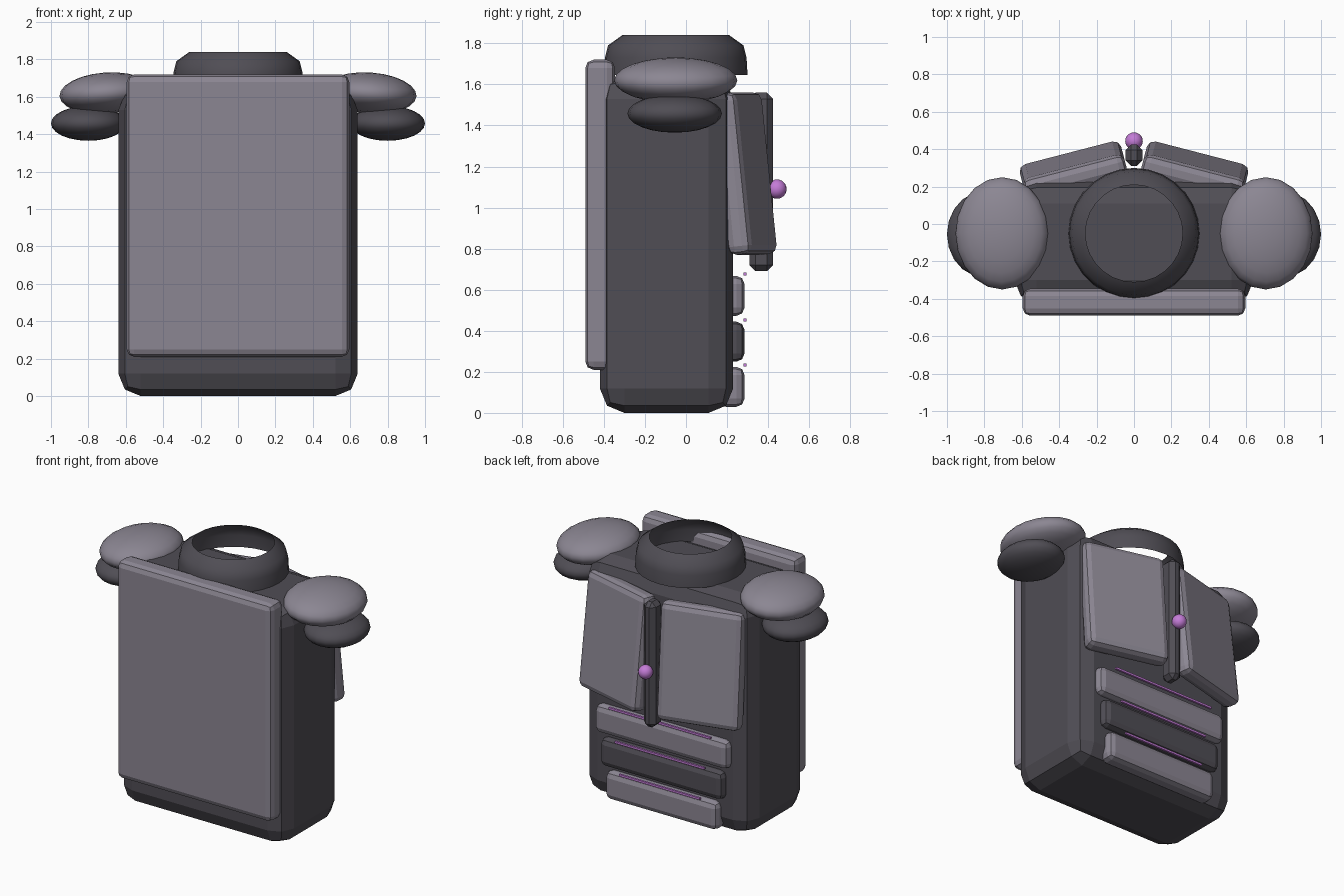
import bpy, bmesh, math
from mathutils import Matrix, Euler

if "Cube" in bpy.data.objects:
    bpy.data.objects.remove(bpy.data.objects["Cube"])


def material(name, rgb):
    m = bpy.data.materials.new(name)
    m.diffuse_color = (*rgb, 1)
    m.use_nodes = True
    m.node_tree.nodes["Principled BSDF"].inputs["Base Color"].default_value = m.diffuse_color
    return m


LIGHT = material("light grey", (0.26, 0.24, 0.29))
DARK = material("dark grey", (0.08, 0.075, 0.09))
PURPLE = material("purple", (0.55, 0.20, 0.68))


def finish(name, bm, mat, smooth=False):
    me = bpy.data.meshes.new(name)
    bmesh.ops.recalc_face_normals(bm, faces=bm.faces)
    for f in bm.faces:
        f.smooth = smooth
    bm.to_mesh(me)
    bm.free()
    me.materials.append(mat)
    ob = bpy.data.objects.new(name, me)
    bpy.context.collection.objects.link(ob)
    return ob


def box(name, centre, size, mat, bevel=0.0, segments=2, rot=(0, 0, 0)):
    bm = bmesh.new()
    bmesh.ops.create_cube(bm, size=1, matrix=Matrix.Diagonal((*size, 1)))
    if bevel:
        bmesh.ops.bevel(bm, geom=bm.edges[:], offset=bevel, segments=segments,
                        profile=0.5, affect='EDGES')
    bm.transform(Matrix.Translation(centre) @ Euler([math.radians(a) for a in rot]).to_matrix().to_4x4())
    return finish(name, bm, mat)


def ball(name, centre, radii, mat, tilt=0):
    bm = bmesh.new()
    bmesh.ops.create_uvsphere(bm, u_segments=20, v_segments=12, radius=1)
    bm.transform(Matrix.Translation(centre) @ Matrix.Rotation(math.radians(tilt), 4, 'Y')
                 @ Matrix.Diagonal((*radii, 1)))
    return finish(name, bm, mat, True)


# Torso and the large flat panel
box("torso", (0, -0.095, 0.825), (1.28, 0.65, 1.65), DARK, 0.12)
box("flat_panel", (0, -0.418, 0.965), (1.19, 0.145, 1.51), LIGHT, 0.04)

# Open neck collar, turned from a short profile
bm = bmesh.new()
N = 28
rings = [[bm.verts.new((r * math.cos(2 * math.pi * i / N), -0.05 + r * math.sin(2 * math.pi * i / N), z))
          for i in range(N)]
         for r, z in [(0.35, 1.645), (0.345, 1.73), (0.33, 1.79), (0.26, 1.84)]]
for a, b in zip(rings, rings[1:]):
    for i in range(N):
        j = (i + 1) % N
        bm.faces.new((a[i], a[j], b[j], b[i]))
finish("collar", bm, DARK, True)

for side, s in (("right", 1), ("left", -1)):
    # Shoulder pads in two layers
    ball(side + "_upper_shoulder", (0.705 * s, -0.05, 1.62), (0.25, 0.30, 0.11), LIGHT, 4 * s)
    ball(side + "_lower_shoulder", (0.80 * s, -0.055, 1.458), (0.20, 0.23, 0.093), DARK)
    # Angled chest plates
    box(side + "_chest_plate", (0.325 * s, 0.287, 1.165), (0.56, 0.12, 0.79), LIGHT, 0.04,
        rot=(6, 0, -14.5 * s))

# Centre spine bar with its round stud
box("centre_bar", (0, 0.367, 1.125), (0.09, 0.115, 0.87), DARK, 0.03, 1)
ball("stud", (0, 0.443, 1.09), (0.047, 0.047, 0.047), PURPLE)

# Belly bands with thin glowing seams above them
for i, (z, width, seam, mat) in enumerate([(0.57, 1.02, 0.78, LIGHT),
                                           (0.347, 0.94, 0.69, DARK),
                                           (0.127, 0.86, 0.62, LIGHT)]):
    box(f"belly_band_{i + 1}", (0, 0.22, z), (width, 0.13, 0.195), mat, 0.04)
    box(f"belly_seam_{i + 1}", (0, 0.287, z + 0.106), (seam, 0.014, 0.014), PURPLE)
